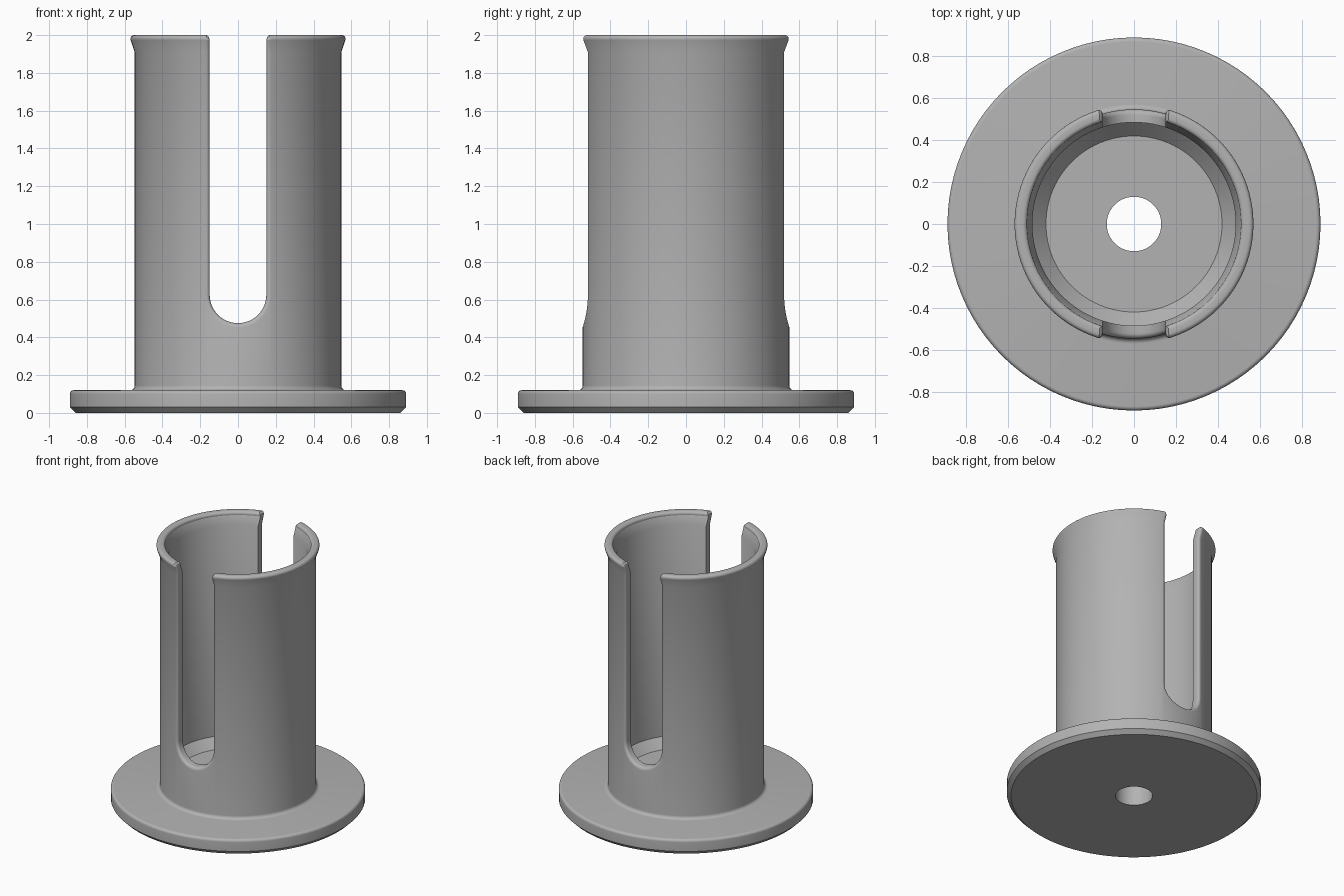
import bpy, bmesh, math

if "Cube" in bpy.data.objects:
    bpy.data.objects.remove(bpy.data.objects["Cube"], do_unlink=True)

TUBE, FILLET, SLOT, SLOT_Z = 0.547, 0.025, 0.15, 0.625

grey = bpy.data.materials.new("plain grey")
grey.use_nodes = True
grey.diffuse_color = (0.45, 0.45, 0.45, 1)
grey.node_tree.nodes["Principled BSDF"].inputs["Base Color"].default_value = grey.diffuse_color


def make_object(name, bm):
    bmesh.ops.recalc_face_normals(bm, faces=bm.faces)
    mesh = bpy.data.meshes.new(name)
    bm.to_mesh(mesh)
    bm.free()
    obj = bpy.data.objects.new(name, mesh)
    bpy.context.collection.objects.link(obj)
    mesh.materials.append(grey)
    return obj


def arc(cx, cz, radius, start, end, steps=6):
    angles = [math.radians(start + (end - start) * i / steps) for i in range(steps + 1)]
    return [(cx + radius * math.cos(a), cz + radius * math.sin(a)) for a in angles]


def lathe(name, profile, segments=96):
    bm = bmesh.new()
    rings = []
    for i in range(segments):
        a = math.tau * i / segments
        rings.append([bm.verts.new((r * math.cos(a), r * math.sin(a), z)) for r, z in profile])
    n = len(profile)
    for i, ring in enumerate(rings):
        nxt = rings[(i + 1) % segments]
        for j in range(n):
            k = (j + 1) % n
            bm.faces.new((ring[j], nxt[j], nxt[k], ring[k]))
    return make_object(name, bm)


# Flanged tube: drilled foot, filleted neck, flared lip, coned floor
profile = [(0.13, 0), (0.86, 0), (0.89, 0.03)]
profile += arc(0.87, 0.10, 0.02, 0, 90)
profile += arc(TUBE + FILLET, 0.12 + FILLET, FILLET, 270, 180)
profile += [(TUBE, 1.91)]
profile += arc(0.55, 1.98, 0.02, -20, 90)
profile += arc(0.53, 1.98, 0.02, 90, 200)
profile += [(0.485, 1.91), (0.485, 0.29), (0.42, 0.22), (0.13, 0.22)]
holder = lathe("flanged_tube", profile)


# Slot cutter: outline widens towards the tube surface to round the slot edge
def slot_outline(extra):
    w = SLOT + extra
    side = [(w + 0.03, 2.2), (w + 0.015, 2.0), (w + 0.004, 1.99), (w, 1.975), (w, 1.91)]
    lower = arc(0, SLOT_Z, w, 0, -180, 24)
    return side + lower + [(-x, z) for x, z in reversed(side)]


def wrapped(radius, extra):
    ring = []
    for x, z in slot_outline(extra):
        r = radius + 0.023 * min(1, max(0, (z - 1.91) / 0.06))
        ring.append((x, math.sqrt(r * r - x * x), z))
    return ring


stations = [wrapped(0.40, 0)]
for i in range(7):
    t = math.radians(80 * i / 6)
    stations.append(wrapped(TUBE - FILLET + FILLET * math.sin(t), FILLET * (1 - math.cos(t))))
stations.append(wrapped(TUBE + 0.004, FILLET * 1.6))
stations.append([(x, 0.75, z) for x, z in slot_outline(FILLET * 1.6)])
stations = [[(x, -y, z) for x, y, z in s] for s in reversed(stations)] + stations

bm = bmesh.new()
rings = [[bm.verts.new(p) for p in s] for s in stations]
for a, b in zip(rings, rings[1:]):
    for j in range(len(a)):
        k = (j + 1) % len(a)
        bm.faces.new((a[j], a[k], b[k], b[j]))
bm.faces.new(rings[0])
bm.faces.new(rings[-1])
cutter = make_object("slot_cutter", bm)
cutter.hide_render = True

# Cut both slots, then drop the cutter
cut = holder.modifiers.new("slots", "BOOLEAN")
cut.operation = "DIFFERENCE"
cut.solver = "EXACT"
cut.object = cutter
bpy.ops.object.select_all(action="DESELECT")
holder.select_set(True)
bpy.context.view_layer.objects.active = holder
bpy.ops.object.modifier_apply(modifier=cut.name)
bpy.data.objects.remove(cutter, do_unlink=True)
bpy.ops.object.shade_smooth_by_angle(angle=math.radians(25))
